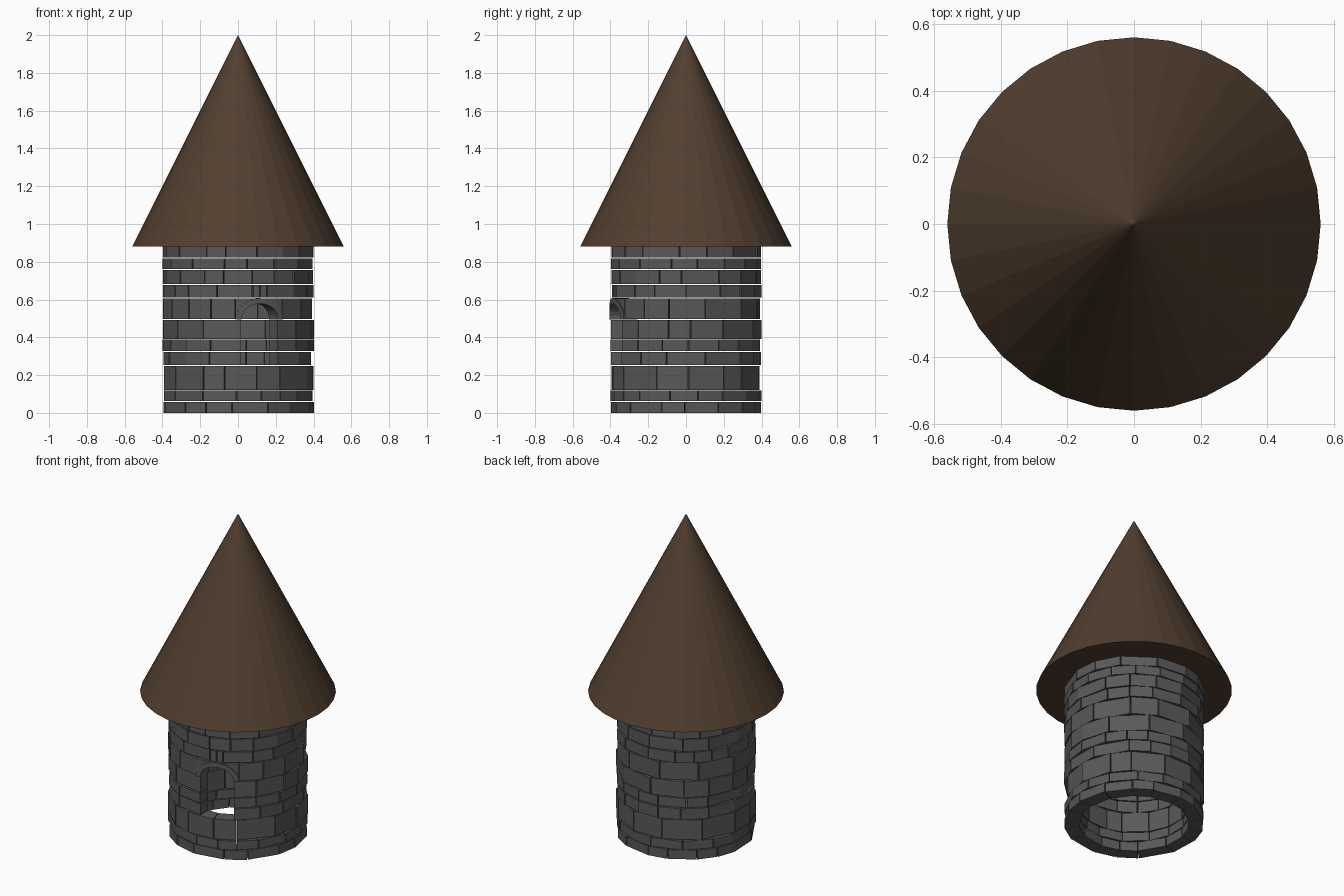
import bpy, bmesh, math, random

if "Cube" in bpy.data.objects:
    bpy.data.objects.remove(bpy.data.objects["Cube"])

random.seed(7)
R_IN, R_OUT = 0.315, 0.4
DOOR = 17.0          # direction of the opening, degrees right of front
HALF = 14.5          # half width of the opening, degrees
ARCH = 18.8          # half width of the arch surround, degrees
GAP = 0.005


def material(name, rgb):
    m = bpy.data.materials.new(name)
    m.diffuse_color = (*rgb, 1)
    m.use_nodes = True
    m.node_tree.nodes["Principled BSDF"].inputs["Base Color"].default_value = m.diffuse_color
    return m


stone = material("dark_stone", (0.1, 0.1, 0.1))
thatch = material("brown_roof", (0.085, 0.05, 0.029))


def prism(bm, outline, r_in=R_IN, r_out=R_OUT):
    """Block from an (angle, height) outline, running from r_in to r_out."""
    rings = []
    for r in (r_in, r_out):
        rings.append([bm.verts.new((r * math.sin(math.radians(a)),
                                    -r * math.cos(math.radians(a)), z))
                      for a, z in outline])
    inner, outer = rings
    bm.faces.new(inner[::-1])
    bm.faces.new(outer)
    n = len(outline)
    for i in range(n):
        j = (i + 1) % n
        bm.faces.new((inner[i], inner[j], outer[j], outer[i]))


def finish(bm, name, mat):
    bmesh.ops.recalc_face_normals(bm, faces=bm.faces)
    mesh = bpy.data.meshes.new(name)
    bm.to_mesh(mesh)
    bm.free()
    mesh.materials.append(mat)
    ob = bpy.data.objects.new(name, mesh)
    bpy.context.collection.objects.link(ob)
    return ob


def block(bm, a0, a1, z0, z1, r_out=R_OUT):
    prism(bm, [(a0, z0), (a1, z0), (a1, z1), (a0, z1)], R_IN, r_out)


def course(bm, a0, a1, z0, z1, width):
    """Row of uneven bricks between two angles."""
    n = round((a1 - a0) / width)
    sizes = [random.uniform(0.65, 1.35) for _ in range(n)]
    scale = (a1 - a0) / sum(sizes)
    a = a0
    for s in sizes:
        b = a + s * scale
        block(bm, a + 0.35, b - 0.35, z0 + GAP / 2, z1 - GAP / 2,
              R_OUT + random.uniform(-0.004, 0.002))
        a = b


# Brick courses: heights, and half width of the break at the opening
levels = [0, 0.06, 0.12, 0.25, 0.325, 0.39, 0.495, 0.608, 0.68, 0.76, 0.82, 0.883]
breaks = {3: HALF, 4: HALF, 5: HALF, 6: ARCH, 7: 5.8}
bm = bmesh.new()
for i, (z0, z1) in enumerate(zip(levels, levels[1:])):
    z0 = -GAP / 2 if i == 0 else z0
    half = breaks.get(i, 0)
    start = DOOR + half + (0 if half else random.uniform(0, 20))
    course(bm, start, start + 360 - 2 * half, z0, z1, 25 if z1 - z0 > 0.1 else 22)
finish(bm, "tower_bricks", stone)

# Arched head of the opening with the stone filling above it
arch, fill = bmesh.new(), bmesh.new()
spring, top, n = levels[6], levels[7] - GAP / 2, 12


def arc(i, half, height):
    t = math.pi * i / n
    return (DOOR - half * math.cos(t), spring + height * math.sin(t))


for i in range(n):
    o0, o1 = arc(i, ARCH, 0.112), arc(i + 1, ARCH, 0.112)
    i0, i1 = arc(i, HALF, 0.083), arc(i + 1, HALF, 0.083)
    prism(arch, [i0, i1, o1, o0], R_IN, R_OUT + 0.006)
    prism(fill, [o0, o1, (o1[0], top), (o0[0], top)])
finish(arch, "window_arch", stone)
finish(fill, "arch_infill", stone)

# Two narrow key bricks above the arch
bm = bmesh.new()
for side in (-1, 1):
    a, b = sorted((DOOR + side * 0.4, DOOR + side * 5.3))
    block(bm, a, b, levels[7] + GAP / 2, levels[8] - GAP / 2)
finish(bm, "key_bricks", stone)

# Conical roof
bm = bmesh.new()
bmesh.ops.create_cone(bm, cap_ends=True, segments=32, radius1=0.56, radius2=0, depth=1.12)
bmesh.ops.translate(bm, verts=bm.verts, vec=(0, 0, 1.44))
finish(bm, "roof", thatch)
